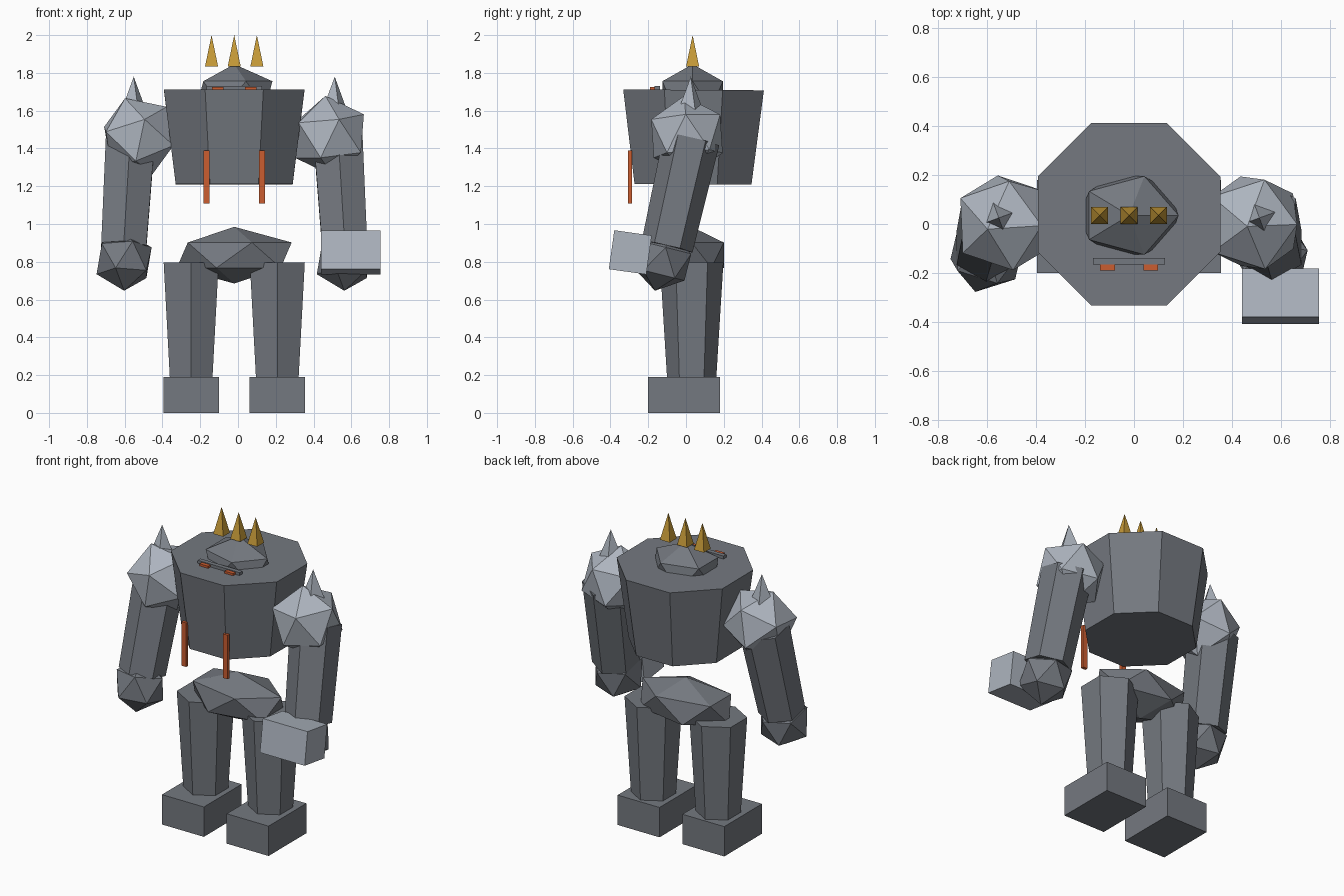
import bpy, bmesh
from math import radians
from mathutils import Vector, Matrix, Euler

cube = bpy.data.objects.get("Cube")
if cube:
    bpy.data.objects.remove(cube, do_unlink=True)


def material(name, rgb):
    m = bpy.data.materials.new(name)
    m.use_nodes = True
    color = (*rgb, 1)
    m.diffuse_color = color
    m.node_tree.nodes["Principled BSDF"].inputs["Base Color"].default_value = color
    return m


STONE = material("dark grey stone", (0.175, 0.19, 0.215))
PLATE = material("light grey plate", (0.42, 0.46, 0.52))
GOLD = material("gold", (0.58, 0.33, 0.04))
GLOW = material("burnt orange", (0.60, 0.11, 0.03))


def finish(name, bm, mat, loc, rot=(0, 0, 0), scale=(1, 1, 1)):
    turn = Euler([radians(a) for a in rot]).to_matrix().to_4x4()
    bmesh.ops.transform(bm, matrix=turn @ Matrix.Diagonal((*scale, 1)), verts=bm.verts)
    mesh = bpy.data.meshes.new(name)
    bm.to_mesh(mesh)
    bm.free()
    mesh.materials.append(mat)
    ob = bpy.data.objects.new(name, mesh)
    ob.location = loc
    bpy.context.collection.objects.link(ob)
    return ob


def box(name, mat, loc, size, rot=(0, 0, 0)):
    bm = bmesh.new()
    bmesh.ops.create_cube(bm, size=1)
    return finish(name, bm, mat, loc, rot, size)


def rock(name, mat, loc, radii, rot=(0, 0, 0)):
    bm = bmesh.new()
    bmesh.ops.create_icosphere(bm, subdivisions=1, radius=1)
    return finish(name, bm, mat, loc, rot, radii)


def prism(name, mat, low, high, r_low, r_high, sides, spin=0):
    """Tapered prism running from point low to point high."""
    low, high = Vector(low), Vector(high)
    axis = high - low
    bm = bmesh.new()
    bmesh.ops.create_cone(bm, cap_ends=True, segments=sides, radius1=r_low,
                          radius2=r_high, depth=axis.length)
    bmesh.ops.rotate(bm, cent=(0, 0, 0), verts=bm.verts,
                     matrix=Matrix.Rotation(radians(spin), 3, 'Z'))
    tilt = Vector((0, 0, 1)).rotation_difference(axis).to_matrix()
    bmesh.ops.rotate(bm, cent=(0, 0, 0), verts=bm.verts, matrix=tilt)
    return finish(name, bm, mat, (low + high) / 2)


MID = -0.02   # centre line of the body

# Torso, pelvis and head
prism("torso", STONE, (MID, 0.037, 1.21), (MID, 0.04, 1.71), 0.335, 0.403, 8, 22.5)
rock("pelvis", STONE, (MID, 0.03, 0.835), (0.34, 0.2, 0.15))
rock("head", STONE, (MID, 0.035, 1.683), (0.226, 0.188, 0.163))

# Crown of three spikes
for i in (-1, 0, 1):
    x = MID + i * 0.12
    prism("crown_spike", GOLD, (x, 0.035, 1.833), (x, 0.035, 2.0), 0.049, 0, 4, 45)

# Brow and eyes
box("brow", STONE, (MID, -0.152, 1.695), (0.295, 0.028, 0.07))
for s in (-1, 1):
    box("eye", GLOW, (MID + s * 0.088, -0.177, 1.695), (0.06, 0.026, 0.06))
    box("chest_strip", GLOW, (MID + s * 0.146, -0.297, 1.249), (0.032, 0.02, 0.28))

for s, side in ((1, "left"), (-1, "right")):
    # Leg and foot
    x = MID + s * 0.228
    prism(side + "_leg", STONE, (x, 0.03, 0.18), (x, 0.03, 0.795), 0.13, 0.168, 6)
    box(side + "_foot", STONE, (x, -0.01, 0.095), (0.295, 0.38, 0.19))

    # Arm and fist
    prism(side + "_arm", STONE, (MID + s * 0.585, -0.10, 0.88),
          (MID + s * 0.55, 0.03, 1.45), 0.138, 0.15, 6)
    rock(side + "_fist", STONE, (MID + s * 0.583, -0.125, 0.805), (0.163,) * 3, (-14, 0, 0))

    # Shoulder boulder with a spike
    tilt = (4, -6, 0) if s > 0 else (7, -20, 0)
    rock(side + "_shoulder", PLATE, (MID + s * 0.505, 0.005, 1.465), (0.215,) * 3, tilt)
    x = MID + s * 0.532
    prism(side + "_shoulder_spike", PLATE, (x, 0.025, 1.6), (x, 0.025, 1.78), 0.07, 0, 4, 20)

# Block held in front of the left fist
box("hand_block", PLATE, (0.598, -0.295, 0.85), (0.315, 0.2, 0.208), (-8, 0, 0))
